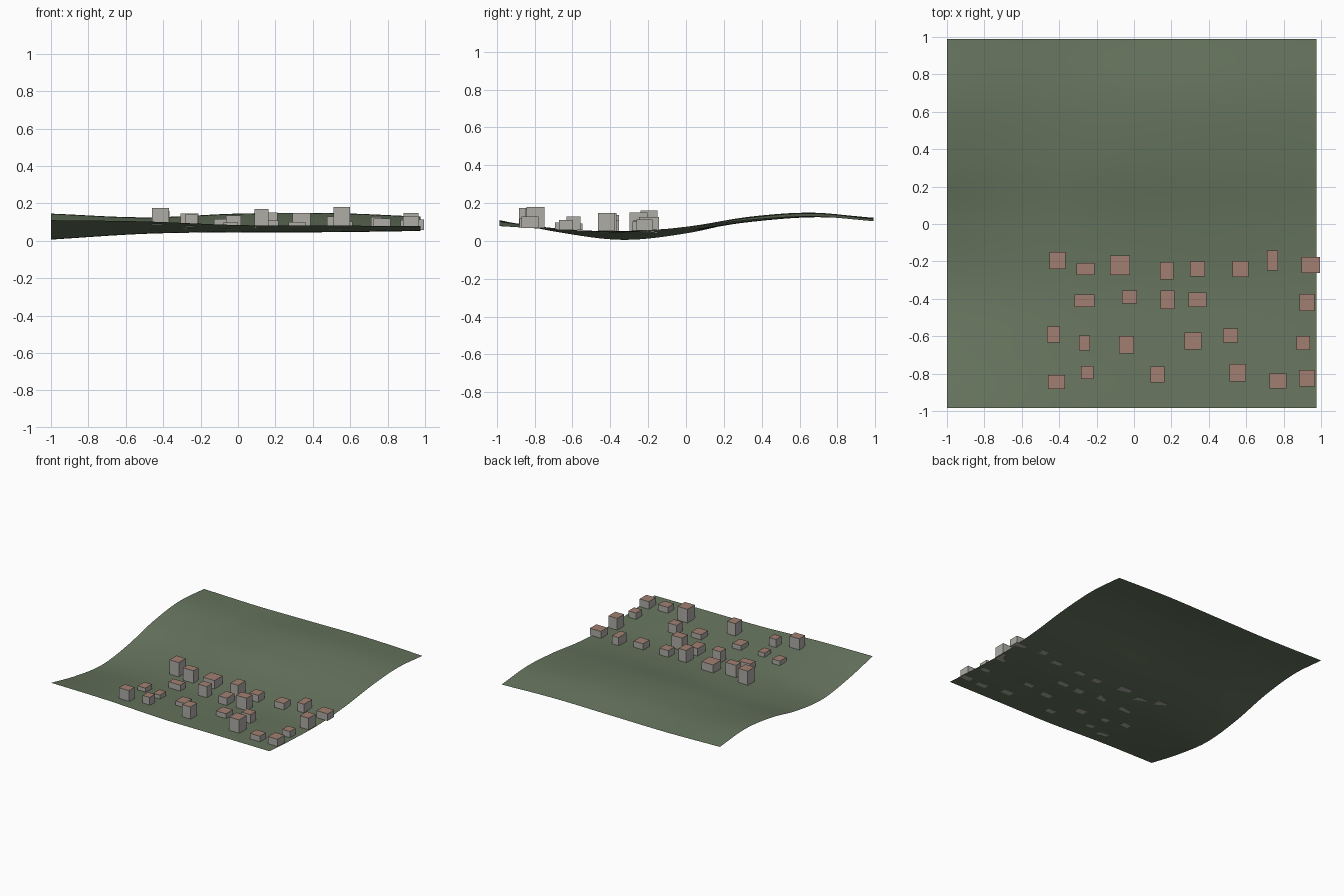
import bpy, bmesh, math


def material(name, rgb):
    m = bpy.data.materials.new(name)
    m.diffuse_color = (*[(c / 255) ** 2.2 for c in rgb], 1)
    return m


GRASS = material("grass green", (103, 117, 95))
WALL = material("wall grey", (172, 171, 165))
ROOF = material("roof clay", (160, 126, 112))

# Terrain heights: one row per x station (-1 to 1), valley and ridge along y
HILLS = [
    (.113, .045, .006, .040, .110, .145, .122),
    (.105, .064, .037, .055, .100, .125, .112),
    (.085, .060, .045, .070, .125, .145, .115),
    (.082, .061, .046, .075, .125, .148, .118),
    (.079, .060, .053, .072, .110, .128, .103),
]


def spline(vals, t):
    """Smooth curve through evenly spaced values, t from 0 to 1."""
    n = len(vals) - 1
    f = min(max(t, 0), 1) * n
    i = min(int(f), n - 1)
    u = f - i
    b, c = vals[i], vals[i + 1]
    a = vals[i - 1] if i > 0 else 2 * b - c
    d = vals[i + 2] if i + 2 <= n else 2 * c - b
    return b + .5 * u * (c - a + u * (2 * a - 5 * b + 4 * c - d + u * (3 * (b - c) + d - a)))


def ground(x, y):
    return spline([spline(row, (y + 1) / 2) for row in HILLS], (x + 1) / 2)


def add_object(name, bm, mats):
    mesh = bpy.data.meshes.new(name)
    bm.to_mesh(mesh)
    bm.free()
    for m in mats:
        mesh.materials.append(m)
    ob = bpy.data.objects.new(name, mesh)
    bpy.context.collection.objects.link(ob)
    return ob


# Rolling ground sheet
bm = bmesh.new()
bmesh.ops.create_grid(bm, x_segments=64, y_segments=64, size=.9875)
for v in bm.verts:
    v.co.x -= .0125
    v.co.y += .0025
    v.co.z = ground(v.co.x, v.co.y)
for f in bm.faces:
    f.smooth = True
add_object("terrain", bm, [GRASS])

# Buildings in four street rows: centre x, centre y, width, depth, roof height
ROWS = {
    "north": [
        (-.41, -.195, .085, .09, .16), (-.26, -.24, .095, .065, .146),
        (-.075, -.22, .105, .105, .117), (.175, -.25, .07, .095, .15),
        (.34, -.24, .08, .08, .107), (.57, -.24, .085, .085, .103),
        (.74, -.195, .06, .105, .126), (.945, -.22, .1, .085, .113)],
    "upper_middle": [
        (-.265, -.41, .105, .065, .094), (-.025, -.39, .08, .07, .136),
        (.18, -.405, .075, .1, .107), (.34, -.405, .095, .075, .147),
        (.925, -.42, .08, .09, .147)],
    "lower_middle": [
        (-.43, -.59, .07, .085, .093), (-.265, -.635, .06, .08, .095),
        (-.04, -.645, .08, .095, .097), (.315, -.625, .09, .09, .1),
        (.515, -.595, .08, .075, .13), (.905, -.635, .07, .075, .11)],
    "south": [
        (-.415, -.845, .09, .075, .175), (-.25, -.795, .065, .07, .14),
        (.125, -.805, .075, .085, .17), (.555, -.795, .09, .095, .18),
        (.77, -.84, .09, .08, .118), (.925, -.825, .085, .09, .13)],
}
for row, plots in ROWS.items():
    for i, (x, y, w, d, top) in enumerate(plots, 1):
        base = ground(x, y)
        bm = bmesh.new()
        bmesh.ops.create_cube(bm, size=1)
        for v in bm.verts:
            v.co = (x + v.co.x * w, y + v.co.y * d, top if v.co.z > 0 else base)
        bm.normal_update()
        for f in bm.faces:
            f.material_index = int(f.normal.z > .5)  # roof colour on top
        add_object(f"building_{row}_{i}", bm, [WALL, ROOF])
